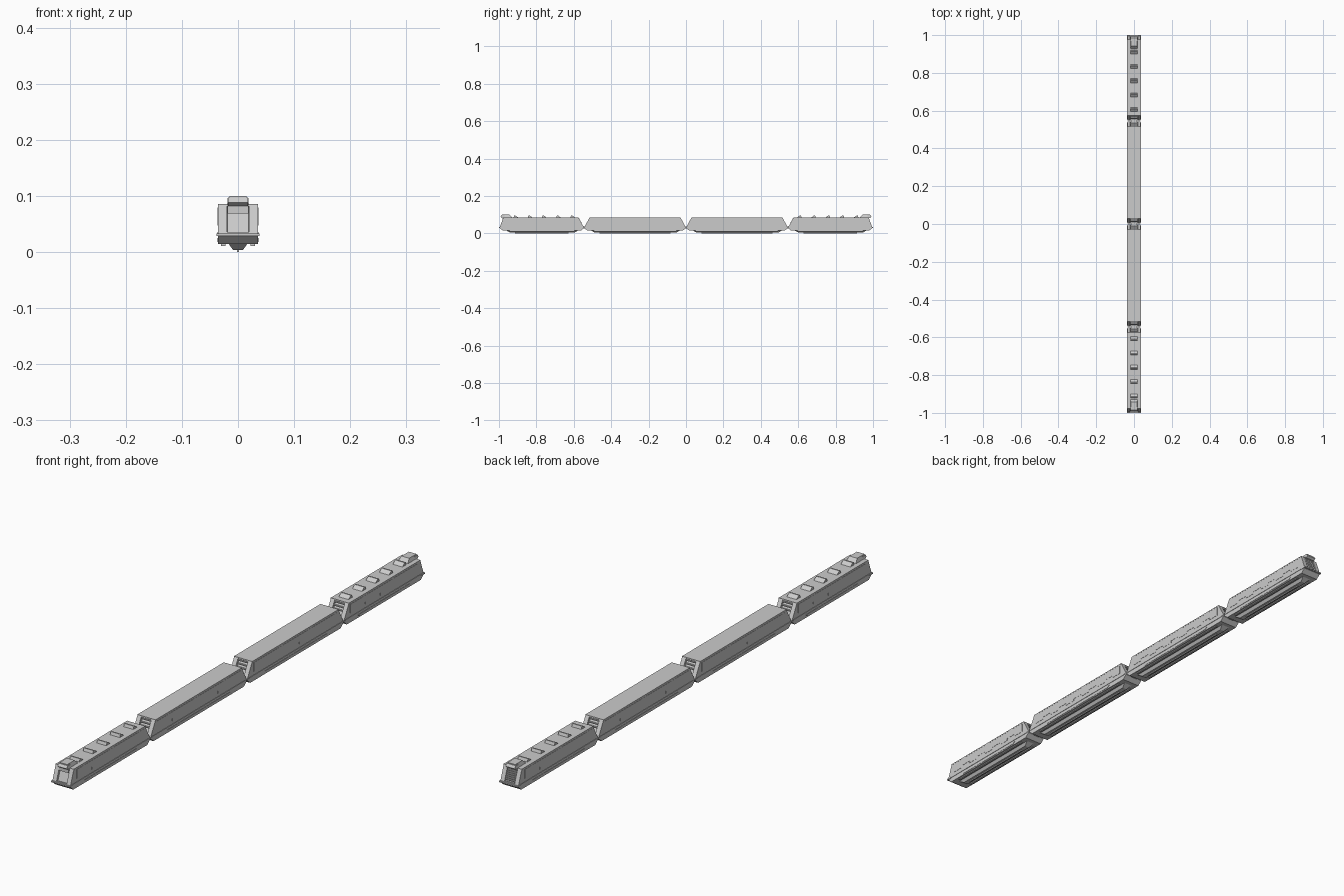
import bpy, bmesh
from mathutils import Vector

if "Cube" in bpy.data.objects:
    bpy.data.objects.remove(bpy.data.objects["Cube"])

W = 0.0355           # half width of the body
TOP, MID, BOT = 0.084, 0.034, 0.014


def finish(name, bm):
    bmesh.ops.recalc_face_normals(bm, faces=bm.faces[:])
    me = bpy.data.meshes.new(name)
    bm.to_mesh(me)
    bm.free()
    ob = bpy.data.objects.new(name, me)
    bpy.context.collection.objects.link(ob)
    return ob


def prism_bm(pts, x0, x1):
    """Side outline (y, z) extruded across x."""
    bm = bmesh.new()
    f = bm.faces.new([bm.verts.new((x0, y, z)) for y, z in pts])
    r = bmesh.ops.extrude_face_region(bm, geom=[f])
    vs = [g for g in r["geom"] if isinstance(g, bmesh.types.BMVert)]
    bmesh.ops.translate(bm, verts=vs, vec=(x1 - x0, 0, 0))
    bmesh.ops.recalc_face_normals(bm, faces=bm.faces[:])
    return bm


def prism(name, pts, x0, x1):
    return finish(name, prism_bm(pts, x0, x1))


def box(name, x0, x1, y0, y1, z0, z1):
    return prism(name, [(y0, z0), (y1, z0), (y1, z1), (y0, z1)], x0, x1)


def frustum(name, low, high):
    """Each end is (half width, y0, y1, z)."""
    bm = bmesh.new()
    rings = [[bm.verts.new(p) for p in
              ((-w, a, z), (w, a, z), (w, b, z), (-w, b, z))] for w, a, b, z in (low, high)]
    for r in rings:
        bm.faces.new(r)
    for i in range(4):
        j = (i + 1) % 4
        bm.faces.new((rings[0][i], rings[0][j], rings[1][j], rings[1][i]))
    return finish(name, bm)


def end_slats(name, y_mid, slope, out, z0, z1, n):
    """Horizontal bars across a sloping end recess; out = +1 or -1 facing."""
    for i in range(n):
        z = z0 + (z1 - z0) * i / max(1, n - 1)
        y = y_mid - out * (slope * (z - MID) / (TOP - MID) + 0.004)
        box(name, -0.018, 0.018, y - 0.003, y + 0.003, z, z + 0.0035)


def car_body(name, y0, y1, s0, s1):
    """Hull with pointed ends and a recessed panel in each sloping end."""
    pts = [(y0 + s0, TOP), (y0, MID), (y0, MID - 0.006), (y0 + 0.016, BOT),
           (y1 - 0.016, BOT), (y1, MID - 0.006), (y1, MID), (y1 - s1, TOP)]
    bm = prism_bm(pts, -W, W)
    ends = [f for f in bm.faces
            if abs(f.normal.y) > 0.7 and f.calc_center_median().z > 0.05]
    for f in ends:
        bmesh.ops.inset_individual(bm, faces=[f], thickness=0.003)
        for v in f.verts:
            v.co.x = 0.02 if v.co.x > 0 else -0.02
        n = f.normal.copy()
        bmesh.ops.inset_individual(bm, faces=[f], thickness=0.0015)
        for v in f.verts:
            v.co -= n * 0.007
    # roof sheet with a thin overhang
    box(name + "_roof", -W - 0.0004, W + 0.0004, y0 + s0, y1 - s1, TOP - 0.002, TOP + 0.002)
    return finish(name, bm)


def side_details(name, y0, y1, n):
    a, b = y0 + 0.035, y1 - 0.035
    step = (b - a) / n
    # stepped window band: crenellated lower edge
    pts = [(a, 0.079), (a, 0.047)]
    for i in range(n):
        z = 0.047 if i % 2 == 0 else 0.055
        pts += [(a + i * step, z), (a + (i + 1) * step, z)]
    pts = [p for i, p in enumerate(pts) if i == 0 or p != pts[i - 1]]
    pts.append((b, 0.079))
    for s in (-1, 1):
        prism(name + "_window_band", pts, s * (W - 0.002), s * (W + 0.0008))
        # side rail and long lower panel
        box(name + "_side_rail", s * (W - 0.002), s * (W + 0.0015),
            y0 + 0.006, y1 - 0.006, 0.031, 0.0345)
        q = (y1 - y0) * 0.17
        prism(name + "_skirt_panel", [(y0 + q, 0.025), (y0 + q + 0.01, 0.018),
              (y1 - q - 0.01, 0.018), (y1 - q, 0.025)], s * (W - 0.002), s * (W + 0.0012))
        # bottom side strips
        box(name + "_lower_beam", s * 0.022, s * 0.030, y0 + 0.05, y1 - 0.05, 0.011, 0.016)
    # keel under the floor
    frustum(name + "_keel", (0.017, y0 + 0.035, y1 - 0.03, BOT + 0.001),
            (0.009, y0 + 0.055, y1 - 0.05, 0.004))
    box(name + "_keel_fin", -0.0015, 0.0015, y0 + 0.08, y1 - 0.08, 0.0, 0.006)


# name, start, end, slope of each end, number of window steps
cars = [("front_car", -0.995, -0.547, 0.018, 0.027, 9),
        ("middle_car_front", -0.543, -0.002, 0.027, 0.027, 11),
        ("middle_car_rear", 0.002, 0.543, 0.027, 0.027, 11),
        ("rear_car", 0.547, 0.995, 0.027, 0.018, 9)]

for name, y0, y1, s0, s1, n in cars:
    car_body(name, y0, y1, s0, s1)
    side_details(name, y0, y1, n)
    if name != "front_car":
        end_slats(name + "_end_slat", y0, s0, -1, 0.056, 0.076, 3)
    k = 7 if name == "rear_car" else 3
    end_slats(name + "_end_slat", y1, s1, 1, 0.040 if k == 7 else 0.056, 0.076, k)

# couplings between the cars
for y in (-0.545, 0.0, 0.545):
    box("coupling", -0.012, 0.012, y - 0.015, y + 0.015, 0.027, 0.036)

for s in (-1, 1):
    def Y(a, b):
        return (s * a, s * b) if s > 0 else (s * b, s * a)
    # raised cab hood on the roof with a brow over the end
    frustum("cab_hood", (0.020, *Y(0.928, 0.984), TOP), (0.015, *Y(0.943, 0.984), 0.0995))
    prism("cab_brow", [(s * 0.97, 0.082), (s * 0.984, 0.082), (s * 0.992, 0.088),
                       (s * 0.986, 0.097), (s * 0.97, 0.097)], -0.018, 0.018)
    # bumper lip at the nose
    box("bumper", -0.038, 0.038, *Y(0.980, 1.0), 0.029, 0.0335)
    # wedge shaped roof vents
    for i in range(5):
        y = s * (0.606 + 0.076 * i)
        prism("roof_vent", [(y - s * 0.012, 0.085), (y + s * 0.012, 0.085),
              (y + s * 0.008, 0.096), (y + s * 0.003, 0.096)], -0.019, 0.019)

# windscreen strip below the front hood
box("windscreen", -0.0185, 0.0185, -0.982, -0.972, 0.069, 0.082)
